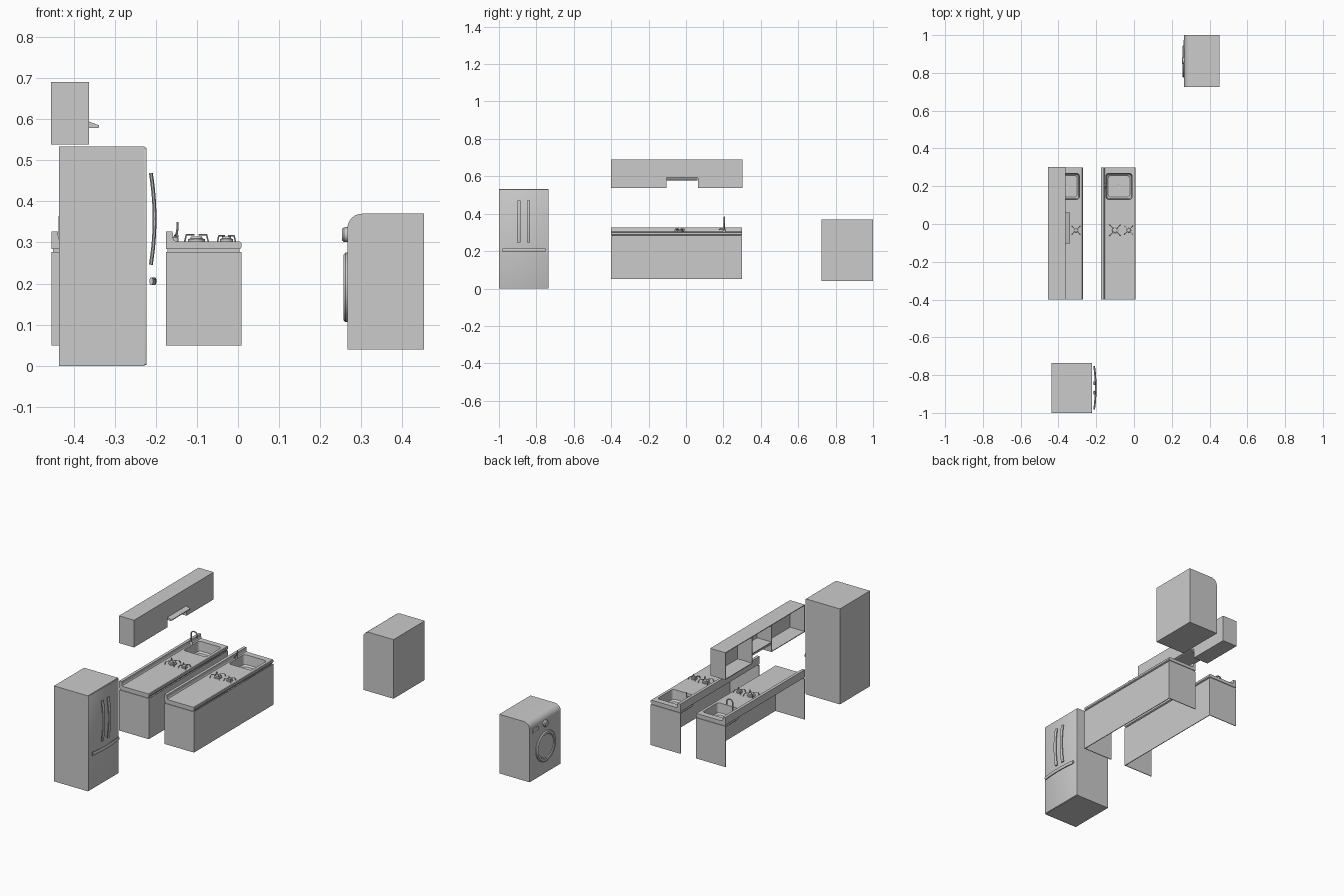
import bpy, bmesh, math
from mathutils import Vector, Matrix

if "Cube" in bpy.data.objects:
    bpy.data.objects.remove(bpy.data.objects["Cube"])


def finish(bm, name, smooth=False):
    bmesh.ops.recalc_face_normals(bm, faces=bm.faces)
    me = bpy.data.meshes.new(name)
    bm.to_mesh(me)
    bm.free()
    ob = bpy.data.objects.new(name, me)
    bpy.context.collection.objects.link(ob)
    if smooth:
        bpy.ops.object.select_all(action='DESELECT')
        ob.select_set(True)
        bpy.context.view_layer.objects.active = ob
        bpy.ops.object.shade_smooth_by_angle(angle=math.radians(35))
    return ob


def add_box(bm, x0, x1, y0, y1, z0, z1):
    m = Matrix.Translation(((x0+x1)/2, (y0+y1)/2, (z0+z1)/2)) @ Matrix.Diagonal((x1-x0, y1-y0, z1-z0, 1))
    bmesh.ops.create_cube(bm, size=1, matrix=m)


def box(name, *d, bevel=0.0):
    bm = bmesh.new()
    add_box(bm, *d)
    if bevel:
        bmesh.ops.bevel(bm, geom=bm.edges[:], offset=bevel, segments=2, profile=0.5, affect='EDGES')
    return finish(bm, name, bevel > 0)


def prism(name, xz, y0, y1, smooth=False):
    """Extrude an x-z profile along y."""
    bm = bmesh.new()
    f = bm.faces.new([bm.verts.new((x, y0, z)) for x, z in xz])
    r = bmesh.ops.extrude_face_region(bm, geom=[f])
    vs = [v for v in r['geom'] if isinstance(v, bmesh.types.BMVert)]
    bmesh.ops.translate(bm, verts=vs, vec=(0, y1-y0, 0))
    return finish(bm, name, smooth)


def tube(bm, pts, ry, rz=None, n=8):
    """Sweep an elliptical section along a path."""
    rz = rz or ry
    pts = [Vector(p) for p in pts]
    rings = []
    ref = Vector((0, 1, 0)) if all(abs(p.y-pts[0].y) < 1e-6 for p in pts) else Vector((0, 0, 1))
    for i, p in enumerate(pts):
        t = (pts[min(i+1, len(pts)-1)] - pts[max(i-1, 0)]).normalized()
        u = t.cross(ref).normalized()
        w = u.cross(t)
        rings.append([bm.verts.new(p + u*ry*math.cos(2*math.pi*(k+.5)/n) + w*rz*math.sin(2*math.pi*(k+.5)/n))
                      for k in range(n)])
    for a, b in zip(rings, rings[1:]):
        for k in range(n):
            bm.faces.new((a[k], a[(k+1) % n], b[(k+1) % n], b[k]))
    bm.faces.new(rings[0])
    bm.faces.new(rings[-1])


def lathe(name, profile, origin, axis='Z', n=32):
    """Revolve (radius, height) points; axis 'X' points towards -x."""
    bm = bmesh.new()
    rings = [[bm.verts.new((r*math.cos(2*math.pi*k/n), r*math.sin(2*math.pi*k/n), h)) for k in range(n)]
             for r, h in profile]
    for a, b in zip(rings, rings[1:]):
        for k in range(n):
            bm.faces.new((a[k], a[(k+1) % n], b[(k+1) % n], b[k]))
    bm.faces.new(rings[0])
    bm.faces.new(rings[-1])
    rot = Matrix.Rotation(-math.pi/2, 4, 'Y') if axis == 'X' else Matrix()
    bm.transform(Matrix.Translation(origin) @ rot)
    return finish(bm, name, True)


def rounded_rect(x0, x1, y0, y1, r, n=5):
    out = []
    for cx, cy, a in ((x1-r, y1-r, 0), (x0+r, y1-r, 90), (x0+r, y0+r, 180), (x1-r, y0+r, 270)):
        for i in range(n+1):
            t = math.radians(a + 90*i/n)
            out.append((cx + r*math.cos(t), cy + r*math.sin(t)))
    return out


def loft(bm, loops):
    """Join (outline, z) loops of equal length."""
    rings = [[bm.verts.new((x, y, z)) for x, y in pts] for pts, z in loops]
    for a, b in zip(rings, rings[1:]):
        for k in range(len(a)):
            j = (k+1) % len(a)
            bm.faces.new((a[k], a[j], b[j], b[k]))
    return rings


def counter(label, bx):
    # open-backed base: front panel and two ends
    bm = bmesh.new()
    t = 0.004
    add_box(bm, bx+0.183-t, bx+0.183, -0.40, 0.30, 0.05, 0.277)
    for y in (-0.40, 0.30-t):
        add_box(bm, bx, bx+0.183-t, y, y+t, 0.05, 0.277)
    add_box(bm, bx+0.004, bx+0.179, -0.396, -0.392, 0.277, 0.287)
    add_box(bm, bx+0.004, bx+0.179, 0.292, 0.296, 0.277, 0.287)
    add_box(bm, bx+0.174, bx+0.178, -0.392, 0.292, 0.277, 0.287)
    finish(bm, label + "_base")
    # worktop with raised back edge
    prof = [(0, .284), (.180, .284), (.183, .288), (.183, .299), (.180, .302), (.026, .302),
            (.020, .305), (.017, .311), (.016, .327), (0, .327)]
    top = prism(label + "_worktop", [(bx+x, z) for x, z in prof], -0.40, 0.30)
    # sink cut-out
    bm = bmesh.new()
    o = rounded_rect(bx+.026, bx+.165, .13, .268, .015)
    rings = loft(bm, [(o, .25), (o, .32)])
    for r in rings:
        bm.faces.new(r)
    cut = finish(bm, label + "_sink_cutter")
    cut.hide_render = True
    m = top.modifiers.new("sink_hole", 'BOOLEAN')
    m.operation, m.object, m.solver = 'DIFFERENCE', cut, 'EXACT'
    bpy.context.view_layer.objects.active = top
    bpy.ops.object.modifier_apply(modifier=m.name)
    bpy.data.objects.remove(cut)
    # sink bowl
    bm = bmesh.new()
    inset = lambda d: rounded_rect(bx+.026+d, bx+.165-d, .13+d, .268-d, .015)
    rings = loft(bm, [(inset(0), .302), (inset(.004), .250), (inset(.012), .242)])
    bm.faces.new(rings[-1])
    finish(bm, label + "_sink_bowl", True)
    lathe(label + "_drain", [(.012, .242), (.012, .244), (.008, .243)], (bx+.095, .2, 0), n=16)
    # two burners with four-prong grates
    for i, (x, r) in enumerate(((bx+.074, .021), (bx+.147, .016))):
        lathe(f"{label}_burner_{i}", [(r, .302), (r, .308), (r*.7, .310), (r*.65, .314), (r*.5, .315)],
              (x, -.033, 0), n=24)
        bm = bmesh.new()
        h = .319 if i == 0 else .316
        for k in range(4):
            a = math.radians(45 + 90*k)
            R = r*1.95
            tube(bm, [(x+d*math.cos(a), -.033+d*math.sin(a), z)
                      for d, z in ((R, .301), (R*.85, h), (R*.2, h))], .002, n=6)
        finish(bm, f"{label}_grate_{i}", True)


counter("wall_counter", -0.454)
counter("island_counter", -0.175)

# tall arched tap on the wall counter
bm = bmesh.new()
tx, ty = -.433, .205
arc = [(tx+.019-.019*math.cos(math.pi*i/10), ty, .363+.019*math.sin(math.pi*i/10)) for i in range(11)]
tube(bm, [(tx, ty, .302)] + arc + [(tx+.038, ty, .348)], .0035, n=10)
finish(bm, "tall_tap", True)
lathe("tall_tap_base", [(.008, .302), (.008, .314), (.005, .320)], (tx, ty, 0), n=16)

# short tap on the island counter
lathe("short_tap_base", [(.007, .302), (.007, .312), (.004, .316)], (-.152, .205, 0), n=16)
bm = bmesh.new()
tube(bm, [(-.154, .205, .312), (-.149, .205, .322), (-.147, .205, .335), (-.147, .205, .350)], .003)
tube(bm, [(-.153, .205, .316), (-.150, .19, .319), (-.147, .178, .316)], .003)
finish(bm, "short_tap", True)

# open-backed wall cabinet with a notch for the hood
bm = bmesh.new()
t, xb, xf = .004, -.455, -.362
n0, n1, nz = -.105, .063, .590
add_box(bm, xb, xf, -.40, .303, .69-t, .69)
for y0, y1 in ((-.40, n0), (n1, .303)):
    add_box(bm, xf-t, xf, y0, y1, .538, .69-t)
    add_box(bm, xb, xf-t, y0, y1, .538, .538+t)
    add_box(bm, xb, xf-t, y0, y0+t, .538+t, .69-t)
    add_box(bm, xb, xf-t, y1-t, y1, .538+t, .69-t)
add_box(bm, xf-t, xf, n0, n1, nz, .69-t)
add_box(bm, xb, xf-t, n0, n1, nz, nz+t)
finish(bm, "wall_cabinet")

# cooker hood with tapered lip
prism("cooker_hood", [(-.45, .578), (-.342, .578), (-.338, .580), (-.338, .585), (-.362, .594), (-.45, .594)],
      n0+.001, n1-.001)

# fridge body, door and bowed handles
box("fridge_body", -.436, -.227, -1.0, -.735, 0, .533)
box("fridge_door", -.228, -.222, -1.0, -.735, .002, .531, bevel=.0025)
bow = [(i/12, 1-(2*i/12-1)**2) for i in range(13)]
for side, y in (("left", -.893), ("right", -.842)):
    bm = bmesh.new()
    tube(bm, [(-.212+.009*b, y, .246+.223*s) for s, b in bow], .005, .010)
    finish(bm, side + "_fridge_handle", True)
bm = bmesh.new()
tube(bm, [(-.211+.008*b, -.982+.23*s, .206) for s, b in bow], .005, .010)
finish(bm, "drawer_handle", True)

# washing machine with a rounded top front edge
x0, x1, r = .266, .453, .036
curve = [(x0+r-r*math.cos(math.radians(a)), .37-r+r*math.sin(math.radians(a))) for a in range(0, 91, 10)]
prism("washer_body", [(x1, .04), (x0, .04)] + curve + [(x1, .37)], .725, 1.0, True)
lathe("washer_door", [(.085, 0), (.085, .004), (.080, .009), (.068, .009), (.064, .005), (.045, .006), (.02, .008)],
      (x0, .860, .191), 'X', 40)
lathe("washer_dial", [(.019, -.012), (.018, .008), (.014, .013)], (x0, .865, .319), 'X', 24)
box("detergent_drawer", x0-.004, x0+.01, .925, .975, .303, .328, bevel=.003)
